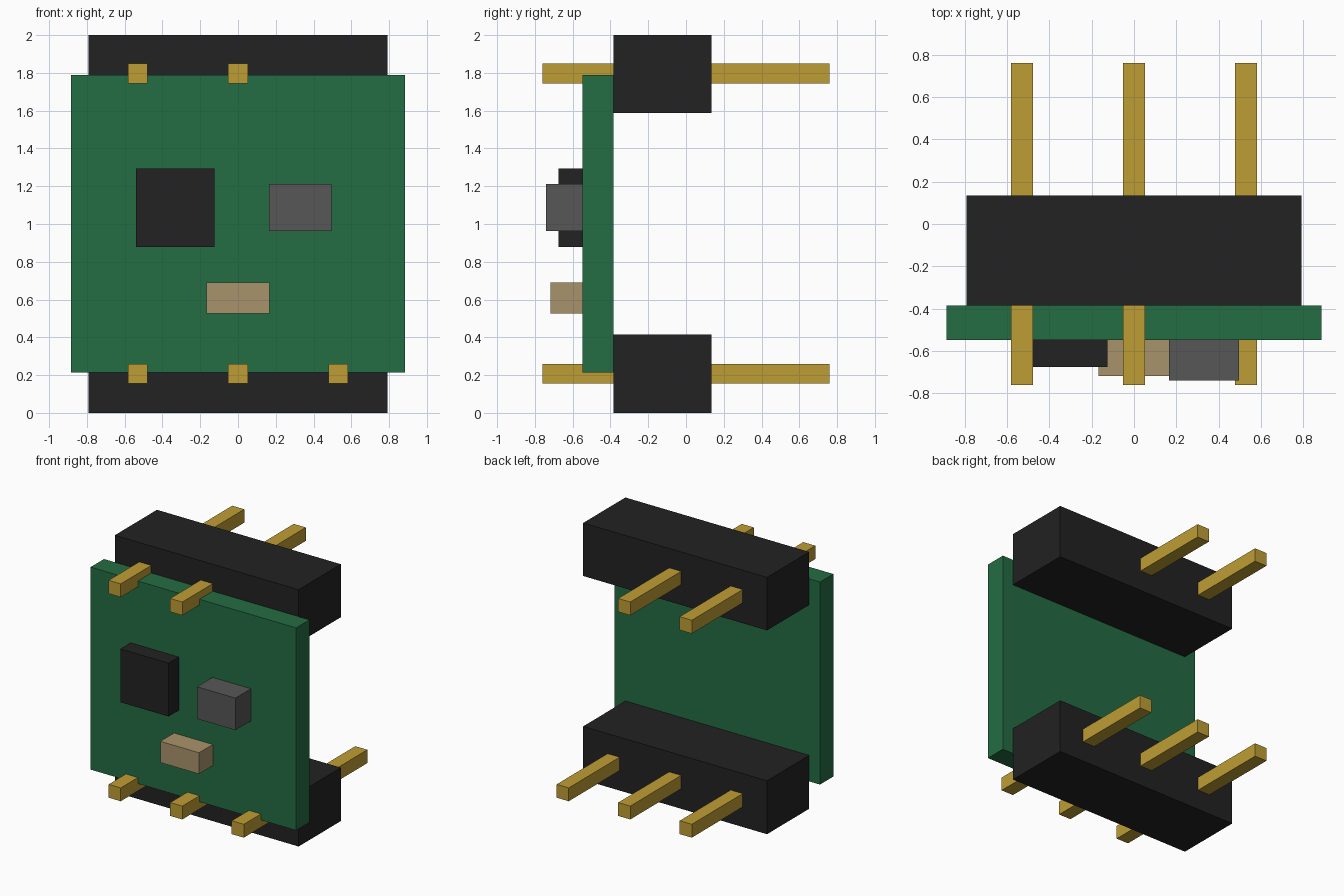
import bpy

cube = bpy.data.objects.get("Cube")
if cube:
    bpy.data.objects.remove(cube, do_unlink=True)


def material(name, r, g, b):
    mat = bpy.data.materials.new(name)
    mat.use_nodes = True
    mat.diffuse_color = (r, g, b, 1)
    mat.node_tree.nodes["Principled BSDF"].inputs["Base Color"].default_value = (r, g, b, 1)
    return mat


green = material("board_green", 0.017, 0.15, 0.056)
black = material("plastic_black", 0.016, 0.016, 0.016)
gold = material("pin_gold", 0.52, 0.337, 0.035)
tan = material("ceramic_tan", 0.397, 0.296, 0.147)
grey = material("component_grey", 0.095, 0.095, 0.095)


def box(name, x, y, z, mat):
    """Add a box from its (min, max) extent along each axis."""
    spans = (x, y, z)
    bpy.ops.mesh.primitive_cube_add(size=1, location=[(a + b) / 2 for a, b in spans])
    obj = bpy.context.object
    obj.name = name
    obj.scale = [b - a for a, b in spans]
    bpy.ops.object.transform_apply(location=False, rotation=False, scale=True)
    obj.data.materials.append(mat)
    return obj


BOARD_BACK, BOARD_FRONT = -0.385, -0.549
PIN_HALF, PIN_PITCH, PIN_REACH = 0.052, 0.53, 0.76

# Circuit board
box("circuit_board", (-0.885, 0.885), (BOARD_FRONT, BOARD_BACK), (0.213, 1.79), green)

# Pin headers: the upper one has no pin on the left
for side, bottom, top, pin_z, columns in (
    ("lower", 0, 0.416, 0.208, (-1, 0, 1)),
    ("upper", 1.587, 2, 1.797, (-1, 0)),
):
    box(side + "_header", (-0.792, 0.792), (BOARD_BACK, 0.134), (bottom, top), black)
    for col in columns:
        x = col * PIN_PITCH
        box(side + "_pin", (x - PIN_HALF, x + PIN_HALF), (-PIN_REACH, PIN_REACH),
            (pin_z - PIN_HALF, pin_z + PIN_HALF), gold)

# Components on the front of the board
box("main_chip", (-0.541, -0.125), (-0.675, BOARD_FRONT), (0.878, 1.293), black)
box("grey_component", (0.165, 0.496), (-0.74, BOARD_FRONT), (0.962, 1.212), grey)
box("tan_component", (-0.167, 0.167), (-0.718, BOARD_FRONT), (0.525, 0.69), tan)
